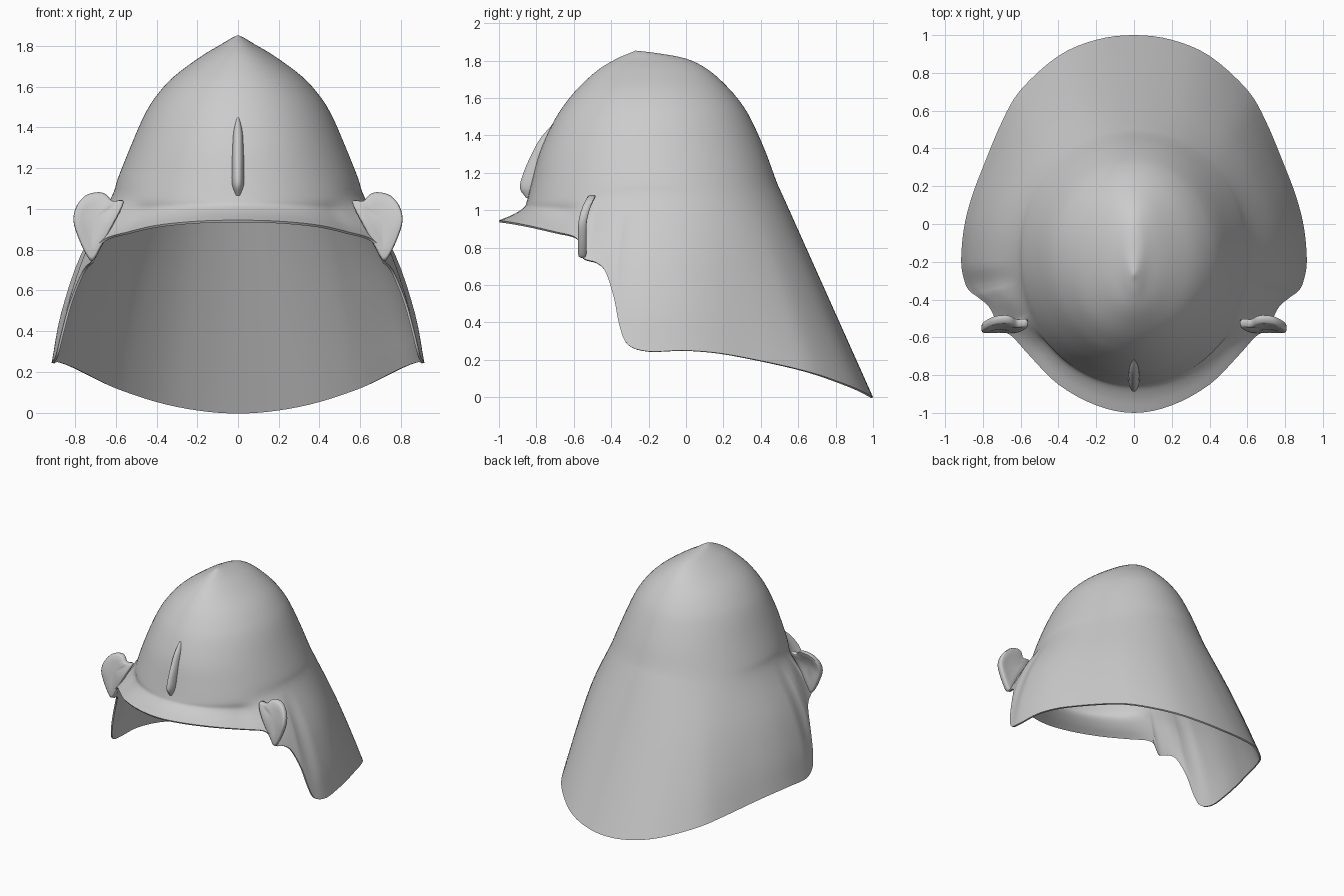
import bpy, bmesh
from math import sin, cos, pi, atan2, degrees
from mathutils import Vector

cube = bpy.data.objects.get("Cube")
if cube:
    bpy.data.objects.remove(cube, do_unlink=True)

grey = bpy.data.materials.new("helmet_grey")
grey.use_nodes = True
grey.diffuse_color = (0.6, 0.6, 0.6, 1)
grey.node_tree.nodes["Principled BSDF"].inputs["Base Color"].default_value = (0.6, 0.6, 0.6, 1)


def spline(points, steps, closed=False):
    """Smooth curve passing through every point."""
    pts = [Vector(p) for p in points]
    n = len(pts)
    if closed:
        ext = [pts[-1]] + pts + pts[:2]
    else:
        ext = [2 * pts[0] - pts[1]] + pts + [2 * pts[-1] - pts[-2]]
    out = []
    for i in range(n if closed else n - 1):
        a, b, c, d = ext[i:i + 4]
        for s in range(steps):
            t = s / steps
            out.append(b + (c - a) * t / 2 + (a - b * 2.5 + c * 2 - d / 2) * t * t
                       + (b * 1.5 - a / 2 - c * 1.5 + d / 2) * t ** 3)
    return out if closed else out + [pts[-1]]


def grid_object(name, columns, closed=False, thickness=0):
    """Skin a list of equally long point columns."""
    bm = bmesh.new()
    verts = [[bm.verts.new(p) for p in col] for col in columns]
    count = len(verts)
    for u in range(count if closed else count - 1):
        left, right = verts[u], verts[(u + 1) % count]
        for v in range(len(left) - 1):
            bm.faces.new((left[v], left[v + 1], right[v + 1], right[v]))
    bmesh.ops.remove_doubles(bm, verts=bm.verts, dist=0.0001)
    if not thickness:
        bmesh.ops.recalc_face_normals(bm, faces=bm.faces)
    mesh = bpy.data.meshes.new(name)
    bm.to_mesh(mesh)
    bm.free()
    mesh.materials.append(grey)
    obj = bpy.data.objects.new(name, mesh)
    bpy.context.collection.objects.link(obj)
    bpy.ops.object.select_all(action="DESELECT")
    obj.select_set(True)
    bpy.context.view_layer.objects.active = obj
    if thickness:
        mod = obj.modifiers.new("thickness", "SOLIDIFY")
        mod.thickness = thickness
        mod.offset = -1
        bpy.ops.object.modifier_apply(modifier=mod.name)
    bpy.ops.object.shade_smooth_by_angle(angle=pi / 3)
    return obj


# Lower rim, from the front brim round the left side to the back
rim_half = [
    (0, -1, .945), (.2, -.96, .94), (.4, -.85, .92), (.55, -.7, .885), (.64, -.6, .86),
    (.69, -.57, .82), (.72, -.55, .745), (.745, -.48, .72), (.775, -.43, .67),
    (.83, -.385, .53), (.87, -.355, .38), (.895, -.31, .28), (.915, -.2, .245),
    (.9, -.02, .25), (.86, .14, .24), (.8, .3, .215), (.7, .54, .165), (.6, .71, .12),
    (.4, .89, .055), (.2, .975, .015), (0, 1, 0)]
rim = spline(rim_half + [(-x, y, z) for x, y, z in rim_half[-2:0:-1]], 4, closed=True)

# Dome sections: height, front, back, half width
sections = [
    (1.84, -.3, -.16, .03), (1.81, -.37, 0, .08), (1.75, -.47, .12, .18),
    (1.65, -.58, .23, .315), (1.55, -.66, .31, .405), (1.45, -.72, .365, .465),
    (1.3, -.785, .43, .53), (1.15, -.825, .485, .59), (1.05, -.85, .53, .625)]


def shell_column(edge):
    phi = atan2(edge.x, -.16 - edge.y)
    col = [Vector((0, -.27, 1.853))]
    for z, front, back, width in sections:
        depth = (back - front) / 2
        r = 1 / ((sin(phi) / width) ** 2 + (cos(phi) / depth) ** 2) ** .5
        col.append(Vector((r * sin(phi), (front + back) / 2 - r * cos(phi), z)))
    # Skirt swells at the sides and sweeps in above the brim
    a = abs(degrees(phi))
    rise = min(max((a - 45) / 40, 0), 1)
    fall = min(max((170 - a) / 85, 0), 1)
    swell = (-.035 + .085 * rise) * fall
    out = Vector((sin(phi), -cos(phi), 0))
    base = col[-1]
    for t, k in ((.35, 1), (.7, .85)):
        col.append(base.lerp(edge, t) + out * swell * k)
    col.append(edge)
    return spline(col, 4)


grid_object("helmet_shell", [shell_column(p) for p in rim], closed=True, thickness=.012)

# Raised crest on the forehead: centre y, height, half width, projection
crest = spline([(-.70, 1.47, .004, .004), (-.755, 1.38, .022, .026), (-.785, 1.29, .028, .045),
                (-.805, 1.2, .031, .064), (-.82, 1.12, .03, .068), (-.835, 1.065, .012, .02)], 5)
crest_columns = []
for i in range(13):
    a = pi * i / 12
    crest_columns.append([(w * cos(a), y + .012 - (d + .012) * sin(a), z) for y, z, w, d in crest])
grid_object("forehead_crest", crest_columns)

# Thin ears leaning back at the top
ear_outline = spline([(.56, 1.035), (.615, 1.04), (.65, 1.073), (.69, 1.082), (.75, 1.065),
                      (.795, 1.01), (.808, .94), (.785, .86), (.745, .775), (.715, .745),
                      (.68, .8), (.62, .91)], 4, closed=True)
middle = Vector((.71, .95))
for side, label in ((1, "left"), (-1, "right")):
    ear_columns = []
    for p in ear_outline:
        col = []
        for scale, half in ((0, .008), (.6, .01), (.9, .022), (.97, .018), (1, .004),
                            (1, -.004), (.97, -.018), (.9, -.022), (.6, -.018), (0, -.016)):
            x, z = middle.lerp(p, scale)
            lean = -.555 + 1.7 * max(z - .9, 0) ** 2
            col.append((side * x, lean - half, z))
        ear_columns.append(col)
    grid_object(label + "_ear", ear_columns, closed=True)
